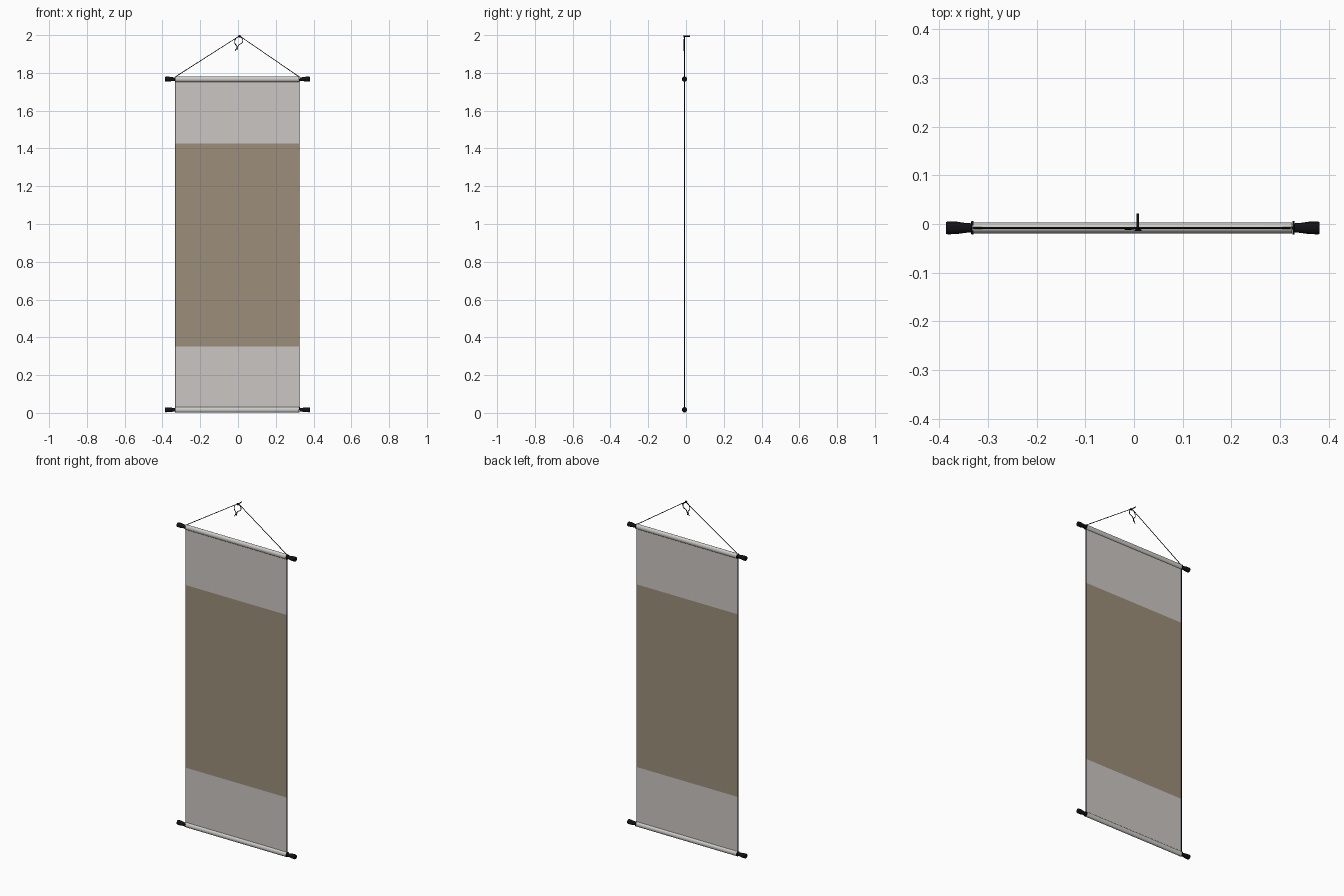
import bpy, bmesh, math
from mathutils import Vector

if "Cube" in bpy.data.objects:
    bpy.data.objects.remove(bpy.data.objects["Cube"])

Y = -0.008                      # depth of the hanging plane
XL, XR = -0.332, 0.324          # cloth sides
Z_TOP, Z_BOT = 1.767, 0.0165    # rod heights


def material(name, rgb):
    m = bpy.data.materials.new(name)
    m.diffuse_color = (*rgb, 1)
    m.use_nodes = True
    m.node_tree.nodes["Principled BSDF"].inputs["Base Color"].default_value = m.diffuse_color
    return m


GREY = material("pale_grey_cloth", (0.60, 0.565, 0.55))
ROD = material("silver_rod", (0.62, 0.61, 0.58))
BROWN = material("tan_cloth", (0.335, 0.275, 0.195))
BLACK = material("black", (0.006, 0.006, 0.007))


def add_object(name, bm, mat, smooth=True):
    bmesh.ops.recalc_face_normals(bm, faces=bm.faces)
    me = bpy.data.meshes.new(name)
    bm.to_mesh(me)
    bm.free()
    me.materials.append(mat)
    ob = bpy.data.objects.new(name, me)
    bpy.context.collection.objects.link(ob)
    if smooth:
        bpy.ops.object.select_all(action='DESELECT')
        bpy.context.view_layer.objects.active = ob
        ob.select_set(True)
        bpy.ops.object.shade_smooth_by_angle(angle=math.radians(35))
    return ob


def box(name, x0, x1, z0, z1, depth, mat):
    bm = bmesh.new()
    bmesh.ops.create_cube(bm, size=1)
    bmesh.ops.scale(bm, verts=bm.verts, vec=(x1 - x0, depth, z1 - z0))
    bmesh.ops.translate(bm, verts=bm.verts, vec=((x0 + x1) / 2, Y, (z0 + z1) / 2))
    return add_object(name, bm, mat, smooth=False)


def lathe(name, profile, origin, axis, mat, stretch=1.0, n=32):
    """Capped solid of (distance, radius) rings along the x or y axis."""
    bm = bmesh.new()
    rings = []
    for d, r in profile:
        ring = []
        for i in range(n):
            a = 2 * math.pi * i / n
            u, v = r * math.cos(a), r * stretch * math.sin(a)
            p = (d, u, v) if axis == 'X' else (u, d, v)
            ring.append(bm.verts.new(Vector(p) + Vector(origin)))
        rings.append(ring)
    for a, b in zip(rings, rings[1:]):
        for i in range(n):
            j = (i + 1) % n
            bm.faces.new((a[i], a[j], b[j], b[i]))
    bm.faces.new(rings[0])
    bm.faces.new(rings[-1])
    return add_object(name, bm, mat)


def cord(name, points, radius, kind='POLY'):
    cu = bpy.data.curves.new(name, 'CURVE')
    cu.dimensions = '3D'
    cu.bevel_depth = radius
    cu.bevel_resolution = 2
    cu.use_fill_caps = True
    sp = cu.splines.new(kind)
    if kind == 'BEZIER':
        sp.bezier_points.add(len(points) - 1)
        for bp, p in zip(sp.bezier_points, points):
            bp.co = p
            bp.handle_left_type = bp.handle_right_type = 'AUTO'
    else:
        sp.points.add(len(points) - 1)
        for q, p in zip(sp.points, points):
            q.co = (*p, 1)
    cu.materials.append(BLACK)
    ob = bpy.data.objects.new(name, cu)
    bpy.context.collection.objects.link(ob)


# Cloth bands, stacked edge to edge
box("lower_cloth", XL, XR, Z_BOT, 0.352, 0.004, GREY)
box("middle_cloth", XL, XR, 0.352, 1.426, 0.004, BROWN)
box("upper_cloth", XL, XR, 1.426, Z_TOP, 0.004, GREY)

# Dark side borders
for name, x in (("left_border", XL), ("right_border", XR)):
    box(name, x - 0.0015, x + 0.0015, Z_BOT, Z_TOP, 0.006, BLACK)

# Rods wrapped in cloth, with turned end knobs
KNOB = [(0, 0.0138), (0.004, 0.0138), (0.0045, 0.0095), (0.012, 0.0098),
        (0.024, 0.0112), (0.034, 0.0128), (0.053, 0.0132), (0.056, 0.0118)]
for place, z in (("top", Z_TOP), ("bottom", Z_BOT)):
    lathe(place + "_rod", [(XL, 0.0112), (XR, 0.0112)], (0, Y, z), 'X', ROD, stretch=1.3)
    for side, x, s in (("left", XL + 0.002, -1), ("right", XR + 0.001, 1)):
        lathe(f"{place}_{side}_knob", [(s * d, r) for d, r in KNOB],
              (x, Y, z), 'X', BLACK)

# Hanging cord and its loose tails
APEX = (0.008, Y, 1.996)
cord("hanging_cord", [(XL, Y, Z_TOP + 0.012), APEX, (XR, Y, Z_TOP + 0.012)], 0.002)
cord("left_tail", [APEX, (-0.014, Y - 0.002, 1.978), (-0.016, Y - 0.002, 1.955),
                   (-0.006, Y - 0.002, 1.940), (-0.015, Y - 0.002, 1.917)], 0.002, 'BEZIER')
cord("right_tail", [APEX, (0.024, Y, 1.978), (0.022, Y, 1.960),
                    (0.004, Y, 1.948), (-0.002, Y, 1.935), (-0.005, Y, 1.922)], 0.002, 'BEZIER')

# Wall nail
lathe("nail", [(-0.014, 0.007), (-0.011, 0.007), (-0.0105, 0.0027), (0.022, 0.0027)],
      (0.008, 0, 1.994), 'Y', BLACK, n=16)
